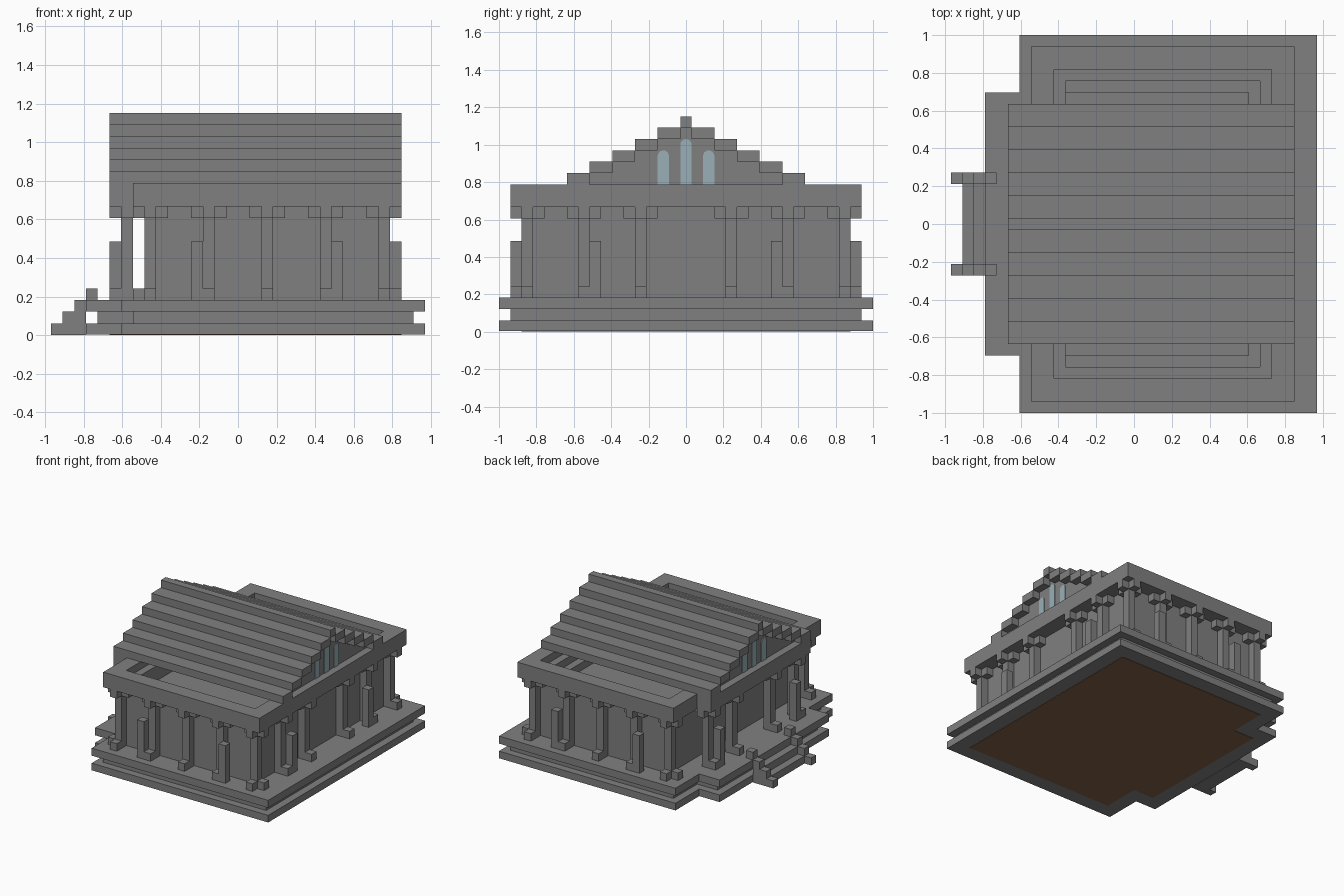
import bpy, bmesh, math
from mathutils import Matrix, Vector

U = 2 / 33  # one block

if "Cube" in bpy.data.objects:
    bpy.data.objects.remove(bpy.data.objects["Cube"], do_unlink=True)


def material(name, rgb):
    m = bpy.data.materials.new(name)
    m.use_nodes = True
    m.diffuse_color = (*rgb, 1)
    m.node_tree.nodes["Principled BSDF"].inputs["Base Color"].default_value = (*rgb, 1)
    return m


STONE = material("grey stone", (0.216, 0.216, 0.216))
EARTH = material("brown earth", (0.216, 0.114, 0.065))
GLASS = material("pale blue glass", (0.32, 0.43, 0.47))


def finish(name, bm, mat):
    mesh = bpy.data.meshes.new(name)
    bm.to_mesh(mesh)
    bm.free()
    mesh.materials.append(mat)
    bpy.context.collection.objects.link(bpy.data.objects.new(name, mesh))


def blocks(name, boxes, mat=STONE):
    """One object from boxes given as (x0, x1, y0, y1, z0, z1) in block units."""
    bm = bmesh.new()
    for x0, x1, y0, y1, z0, z1 in boxes:
        centre = Vector((x0 + x1, y0 + y1, z0 + z1)) * U / 2
        size = Vector((x1 - x0, y1 - y0, z1 - z0)) * U
        bmesh.ops.create_cube(bm, size=1, matrix=Matrix.Translation(centre) @ Matrix.Diagonal(size.to_4d()))
    finish(name, bm, mat)


def both(x0, x1, y0, y1, z0, z1):
    """A box and its mirror image across y = 0."""
    return [(x0, x1, y0, y1, z0, z1), (x0, x1, -y1, -y0, z0, z1)]


def ring(x0, x1, y, z0, z1, w):
    """A rectangular frame of width w, outer half depth y."""
    return both(x0, x1, y - w, y, z0, z1) + [
        (x0, x0 + w, w - y, y - w, z0, z1), (x1 - w, x1, w - y, y - w, z0, z1)]


def footprint(inset, z0, z1):
    """The platform outline: main slab plus the porch slab."""
    return [(-10 + inset, 16 - inset, inset - 16.5, 16.5 - inset, z0, z1),
            (-13 + inset, -9 + inset, inset - 11.5, 11.5 - inset, z0, z1)]


# Platform in three courses, the middle one set back
blocks("platform_bottom", footprint(0, 0.05, 1))
blocks("platform_middle", footprint(1, 1, 2))
blocks("platform_top", footprint(0, 2, 3))
blocks("earth_underside", footprint(2, 0, 0.1), EARTH)

# Entrance steps with stepped side rails
blocks("entrance_steps", [(-15, -13, -3.5, 3.5, 0, 1), (-14, -13, -3.5, 3.5, 1, 2)])
rails = both(-13, -12, 3.5, 4.5, 3, 4)
for i in range(3):
    rails += both(-16 + i, -13, 3.5, 4.5, i, i + 1)
blocks("step_rails", rails)

# Inner hall with stepped wall tops
blocks("hall", [(-7, 12, -13.5, 13.5, 3, 10)])
blocks("hall_wall_top", ring(-7, 12, 13.5, 10, 12, 1))
blocks("hall_ledge", both(-6, 11, 11.5, 12.5, 10, 11) + [(10, 11, -11.5, 11.5, 10, 11)])

# Columns: one block shaft, cross-shaped base and capital
side_y = (-14.5, -9.5, -4.5, 3.5, 8.5, 13.5)
row_x = (-8, -3, 2, 7, 12)
spots = [(x, y) for x in row_x for y in (side_y[0], side_y[-1])]
spots += [(12, y) for y in side_y[1:-1]]
spots += [(-10, y) for y in side_y[1:-1]]
shafts, capitals, bases = [], [], []
for x, y in spots:
    shafts.append((x, x + 1, y, y + 1, 3, 11))
    capitals += [(x - 1, x + 2, y, y + 1, 10, 11), (x, x + 1, y - 1, y + 2, 10, 11)]
    # Bases step outward only
    if abs(y + 0.5) == 14:
        out = 1 if y > 0 else -1
        bases.append((x, x + 1, y + out, y + out + 1, 3, 4))
    if x in (-8, -10, 12):
        out = 1 if x > 0 else -1
        bases.append((x + out, x + out + 1, y, y + 1, 3, 4))
blocks("column_shafts", shafts)
blocks("column_capitals", capitals)
blocks("column_bases", bases)

# Short posts beside some columns
posts = []
for x in (-4, 8):
    posts += both(x, x + 1, 14.5, 15.5, 3, 8)
for x in (-11, 13):
    posts += both(x, x + 1, 7.5, 8.5, 3, 8)
blocks("short_posts", posts)

# Beam frame over the columns and the porch
blocks("beam_frame", ring(-9, 14, 15.5, 11, 13, 2))
blocks("porch_beam", [(-11, -9, -10.5, 10.5, 11, 13)])

# Stepped roof over a set-back gable
roof, gable = [(-11, 14, -0.5, 0.5, 18, 19)], []
for k in range(5):
    inner = 8.5 - 2 * k
    roof += both(-11, 14, inner, inner + 2, 13 + k, 14 + k)
    gable.append((-10, 13, -inner, inner, 13 + k, 14 + k))
blocks("stepped_roof", roof)
blocks("gable", gable)

# Arched windows on both gables
PLATE = 0.006


def window(name, x, y, top):
    bm = bmesh.new()
    outline = [(-0.5, 13), (0.5, 13)]
    for i in range(9):
        a = math.pi * i / 8
        outline.append((0.5 * math.cos(a), top - 0.5 + 0.5 * math.sin(a)))
    face = bm.faces.new([bm.verts.new((x, (y + p) * U, z * U)) for p, z in outline])
    moved = bmesh.ops.extrude_face_region(bm, geom=[face])["geom"]
    shift = (math.copysign(PLATE, x), 0, 0)
    bmesh.ops.translate(bm, vec=shift, verts=[v for v in moved if isinstance(v, bmesh.types.BMVert)])
    bmesh.ops.recalc_face_normals(bm, faces=bm.faces)
    finish(name, bm, GLASS)


for end, gx in (("left", 13), ("right", -10)):
    for spot, y, top in (("front", -2, 16), ("middle", 0, 17), ("back", 2, 16)):
        window(f"{end}_{spot}_window", gx * U, y, top)
